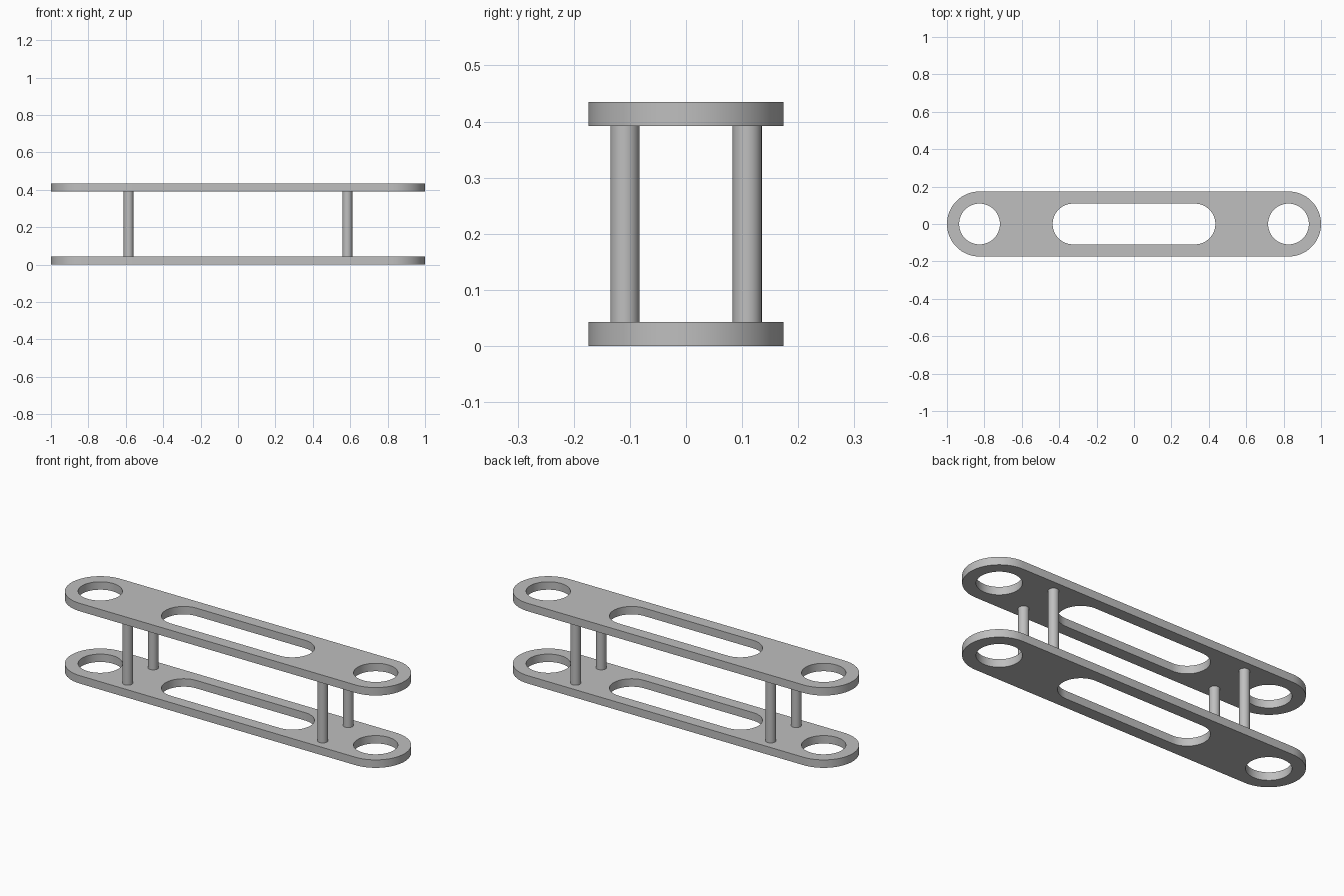
import bpy
import bmesh
from math import sin, cos, pi

cube = bpy.data.objects.get("Cube")
if cube:
    bpy.data.objects.remove(cube)

THICK = 0.043      # plate thickness
HEIGHT = 0.435     # overall height
END_R = 0.174      # rounded plate end
HOLE_R = 0.109     # holes and slot ends
HOLE_X = 1 - END_R
SLOT_X = 0.435 - HOLE_R
ROD_X, ROD_Y, ROD_R = 0.585, 0.109, 0.026

grey = bpy.data.materials.new("plain grey")
grey.use_nodes = True
colour = (0.52, 0.52, 0.52, 1)
grey.diffuse_color = colour
grey.node_tree.nodes["Principled BSDF"].inputs["Base Color"].default_value = colour


def stadium(cx, half_length, radius, steps=32):
    """Outline of two half circles joined by straight sides."""
    points = []
    for side in (1, -1):
        for i in range(steps + 1):
            a = -pi / 2 + pi * i / steps
            points.append((cx + side * (half_length + radius * cos(a)), side * radius * sin(a)))
    return points


def circle(cx, radius, steps=64):
    return [(cx + radius * cos(2 * pi * i / steps), radius * sin(2 * pi * i / steps))
            for i in range(steps)]


def finish(obj):
    obj.data.materials.clear()
    obj.data.materials.append(grey)
    bpy.ops.object.select_all(action='DESELECT')
    obj.select_set(True)
    bpy.context.view_layer.objects.active = obj
    bpy.ops.object.shade_smooth_by_angle(angle=pi / 6)


def plate(name, z):
    """Extruded outline with two round holes and a long slot."""
    curve = bpy.data.curves.new(name, 'CURVE')
    curve.dimensions = '2D'
    curve.fill_mode = 'BOTH'
    curve.extrude = THICK / 2
    for loop in (stadium(0, HOLE_X, END_R), stadium(0, SLOT_X, HOLE_R),
                 circle(HOLE_X, HOLE_R), circle(-HOLE_X, HOLE_R)):
        spline = curve.splines.new('POLY')
        spline.points.add(len(loop) - 1)
        for point, (x, y) in zip(spline.points, loop):
            point.co = (x, y, 0, 1)
        spline.use_cyclic_u = True
    obj = bpy.data.objects.new(name, curve)
    bpy.context.collection.objects.link(obj)
    bpy.ops.object.select_all(action='DESELECT')
    obj.select_set(True)
    bpy.context.view_layer.objects.active = obj
    bpy.ops.object.convert(target='MESH')
    obj = bpy.context.view_layer.objects.active
    obj.name = name
    # weld caps to walls
    bm = bmesh.new()
    bm.from_mesh(obj.data)
    bmesh.ops.remove_doubles(bm, verts=bm.verts, dist=0.0001)
    bmesh.ops.recalc_face_normals(bm, faces=bm.faces)
    bm.to_mesh(obj.data)
    bm.free()
    obj.location.z = z
    finish(obj)


plate("lower_plate", THICK / 2)
plate("upper_plate", HEIGHT - THICK / 2)

# four rods between the plates
for sx, side in ((-1, "right"), (1, "left")):
    for sy, end in ((-1, "front"), (1, "back")):
        bpy.ops.mesh.primitive_cylinder_add(
            vertices=32, radius=ROD_R, depth=HEIGHT - 2 * THICK,
            location=(sx * ROD_X, sy * ROD_Y, HEIGHT / 2))
        rod = bpy.context.object
        rod.name = f"{end}_{side}_rod"
        finish(rod)
